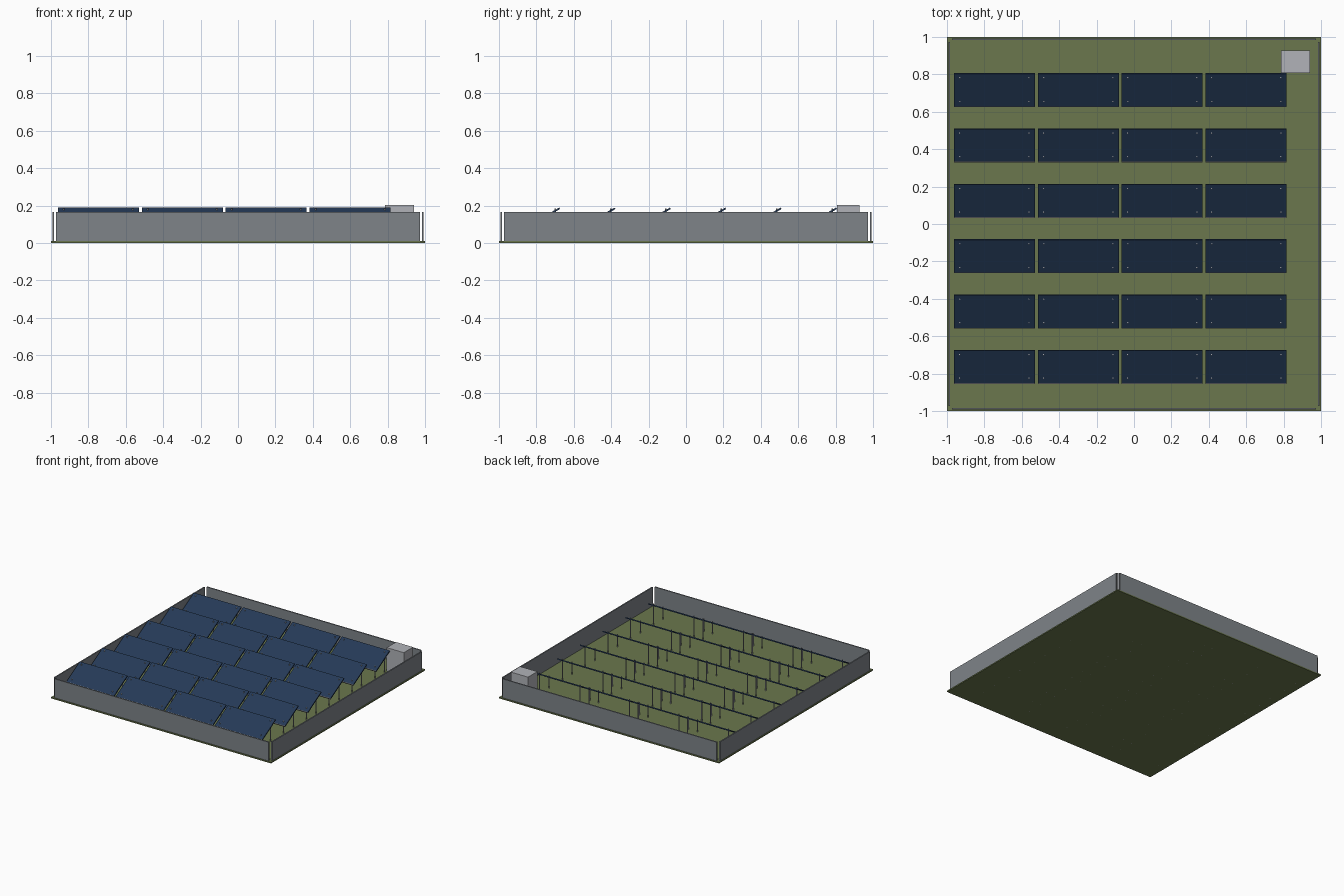
import bpy, bmesh, math
from mathutils import Matrix, Vector

if "Cube" in bpy.data.objects:
    bpy.data.objects.remove(bpy.data.objects["Cube"])


def material(name, rgb):
    m = bpy.data.materials.new(name)
    m.diffuse_color = (*rgb, 1)
    m.use_nodes = True
    m.node_tree.nodes["Principled BSDF"].inputs["Base Color"].default_value = m.diffuse_color
    return m


GRASS = material("grass green", (0.145, 0.185, 0.075))
WALL = material("fence grey", (0.21, 0.23, 0.25))
NAVY = material("panel navy", (0.018, 0.042, 0.095))
METAL = material("light metal", (0.40, 0.41, 0.44))
CABINET = material("cabinet grey", (0.44, 0.45, 0.48))


def add_box(bm, centre, size, rot=Matrix.Identity(4)):
    m = Matrix.Translation(centre) @ rot @ Matrix.Diagonal((*size, 1))
    bmesh.ops.create_cube(bm, size=1, matrix=m)


def add_post(bm, x, y, top, radius=0.004):
    m = Matrix.Translation((x, y, top / 2))
    bmesh.ops.create_cone(bm, cap_ends=True, segments=8, radius1=radius,
                          radius2=radius, depth=top, matrix=m)


def finish(bm, name, mat):
    me = bpy.data.meshes.new(name)
    bm.to_mesh(me)
    bm.free()
    me.materials.append(mat)
    ob = bpy.data.objects.new(name, me)
    bpy.context.collection.objects.link(ob)
    return ob


# Ground slab
bm = bmesh.new()
add_box(bm, (0, 0, 0.005), (2, 2, 0.01))
finish(bm, "ground", GRASS)

# Perimeter fence: four thin walls with open corners
bm = bmesh.new()
for s in (-1, 1):
    add_box(bm, (0, s * 0.988, 0.086), (1.945, 0.01, 0.158))
    add_box(bm, (s * 0.988, 0, 0.086), (0.01, 1.945, 0.158))
finish(bm, "fence", WALL)

# Tilted solar tables: 6 rows of 4
TILT = math.radians(30)
ROT = Matrix.Rotation(TILT, 4, 'X')
WIDTH, LENGTH, THICK, MID = 0.433, 0.2, 0.009, 0.136
panels, rails, posts = bmesh.new(), bmesh.new(), bmesh.new()
for row in range(6):
    y = -0.762 + 0.296 * row
    for col in range(4):
        x = -0.747 + 0.449 * col
        c = Vector((x, y, MID))
        add_box(panels, c, (WIDTH, LENGTH, THICK), ROT)
        # Rail along the low edge
        low = c + ROT @ Vector((0, -LENGTH / 2 - 0.002, 0))
        add_box(rails, low, (WIDTH, 0.004, THICK + 0.002), ROT)
        # Four posts whose tips rise just above the panel
        for dx in (-0.185, 0.185):
            for dy in (-0.063, 0.063):
                add_post(posts, x + dx, y + dy, MID + dy * math.tan(TILT) + 0.013)
finish(panels, "solar_panels", NAVY)
finish(rails, "lower_rails", METAL)
finish(posts, "support_posts", METAL)

# Inverter cabinet in the back right corner
bm = bmesh.new()
add_box(bm, (0.864, 0.868, 0.104), (0.156, 0.12, 0.2))
finish(bm, "inverter_cabinet", CABINET)
